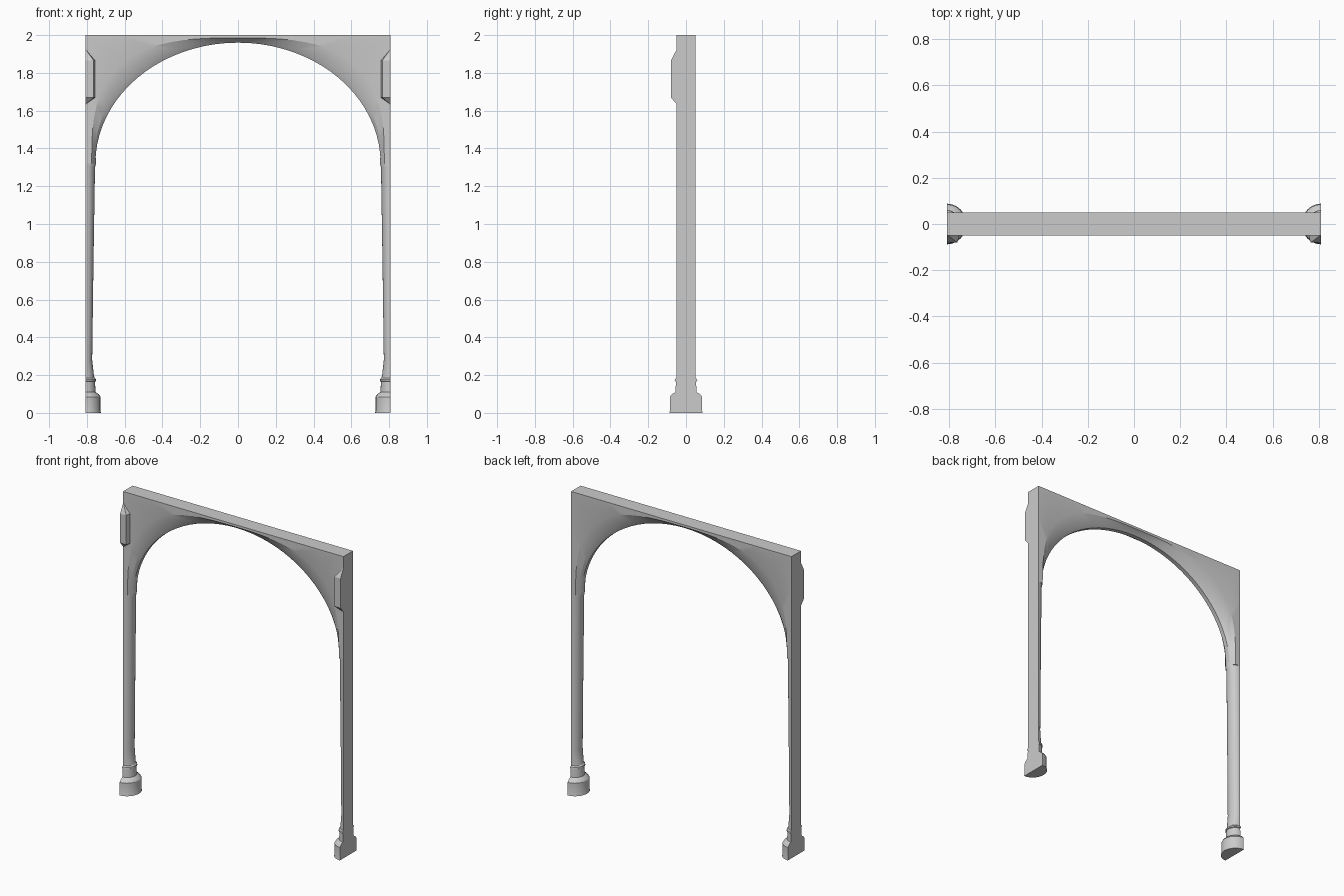
import bpy, bmesh, math

if "Cube" in bpy.data.objects:
    bpy.data.objects.remove(bpy.data.objects["Cube"])

EDGE = 0.808      # outer side of the frame
SPRING = 1.32     # height where the arch begins


def loft(name, sections, cap_start=True, cap_end=True, smooth=None):
    """Skin closed sections into a solid and mirror it across x = 0."""
    bm = bmesh.new()
    rings = [[bm.verts.new(p) for p in s] for s in sections]
    n = len(rings[0])
    for a, b in zip(rings, rings[1:]):
        for j in range(n):
            k = (j + 1) % n
            bm.faces.new((a[j], a[k], b[k], b[j]))
    if cap_start:
        bm.faces.new(rings[0])
    if cap_end:
        bm.faces.new(rings[-1])
    bmesh.ops.recalc_face_normals(bm, faces=bm.faces[:])
    # open end lies on the mirror plane; make sure the outer side faces +x
    bm.faces.ensure_lookup_table()
    side = max(bm.faces, key=lambda f: f.calc_center_median().x)
    if side.normal.x < 0:
        bmesh.ops.reverse_faces(bm, faces=bm.faces[:])
    mesh = bpy.data.meshes.new(name)
    bm.to_mesh(mesh)
    bm.free()
    ob = bpy.data.objects.new(name, mesh)
    bpy.context.collection.objects.link(ob)
    m = ob.modifiers.new("mirror", 'MIRROR')
    m.use_clip = True
    if smooth:
        bpy.context.view_layer.objects.active = ob
        ob.select_set(True)
        bpy.ops.object.shade_smooth_by_angle(angle=math.radians(smooth))
        ob.select_set(False)
    return ob


def curve(t, a, b, n):
    """Superellipse quarter used for every line of the arch moulding."""
    c, s = max(math.cos(t), 0), math.sin(t)
    if c < 1e-6:
        c = 0
    return a * c ** (2 / n), SPRING + b * s ** (2 / n)


# Spandrel: flat face, hollow slope, then a steep narrow underside
STEPS = 20
HALF = STEPS // 2
lines = [(0.775, 0.665, 3.0, 0.05), (0.762, 0.655, 2.15, 0.03), (0.755, 0.64, 2.0, 0.014)]
mid = curve(math.pi / 4, *lines[0][:3])
sections = []
for i in range(STEPS + 1):
    t = math.pi / 2 * i / STEPS
    pts = [(*curve(t, a, b, n), y) for a, b, n, y in lines]
    if i <= HALF:
        outer = (EDGE, SPRING + (2 - SPRING) * (pts[0][1] - SPRING) / (mid[1] - SPRING), 0.05)
    else:
        outer = (EDGE * pts[0][0] / mid[0], 2.0, 0.05)
    pts = [outer] + pts
    sections.append([(x, -y, z) for x, z, y in pts] + [(x, y, z) for x, z, y in reversed(pts)])
loft("arch_spandrel", sections, cap_end=False, smooth=20)


def half_round(name, profile, segs=12):
    """Half column against the outer side: profile rows are (z, depth x, half width y)."""
    rings = []
    for z, rx, ry in profile:
        rings.append([(EDGE - rx * math.sin(math.pi * j / segs),
                       -ry * math.cos(math.pi * j / segs), z) for j in range(segs + 1)])
    return loft(name, rings, smooth=30)


# Shaft with its small capital
half_round("column_shaft", [(0.17, 0.052, 0.05), (0.20, 0.045, 0.05), (0.28, 0.036, 0.05),
                            (0.8, 0.043, 0.05), (1.30, 0.051, 0.05), (1.325, 0.057, 0.05),
                            (1.345, 0.056, 0.05), (1.40, 0.04, 0.049)])
# Stepped column base with neck ring
half_round("column_base", [(0, 0.083, 0.088), (0.01, 0.08, 0.085), (0.085, 0.08, 0.085),
                           (0.10, 0.07, 0.074), (0.11, 0.054, 0.056), (0.165, 0.051, 0.053),
                           (0.168, 0.056, 0.06), (0.178, 0.055, 0.058), (0.185, 0.049, 0.05)])

# Faceted corner blocks on the front face only
rows = [(1.635, 0.004, 0.05), (1.67, 0.052, 0.08), (1.865, 0.052, 0.08),
        (1.90, 0.022, 0.062), (1.922, 0.004, 0.05)]
loft("corner_block", [[(EDGE, -0.045, z), (EDGE, -y, z), (EDGE - d * 0.85, -y, z),
                       (EDGE - d, -0.05, z), (EDGE - d, -0.045, z)] for z, d, y in rows])
